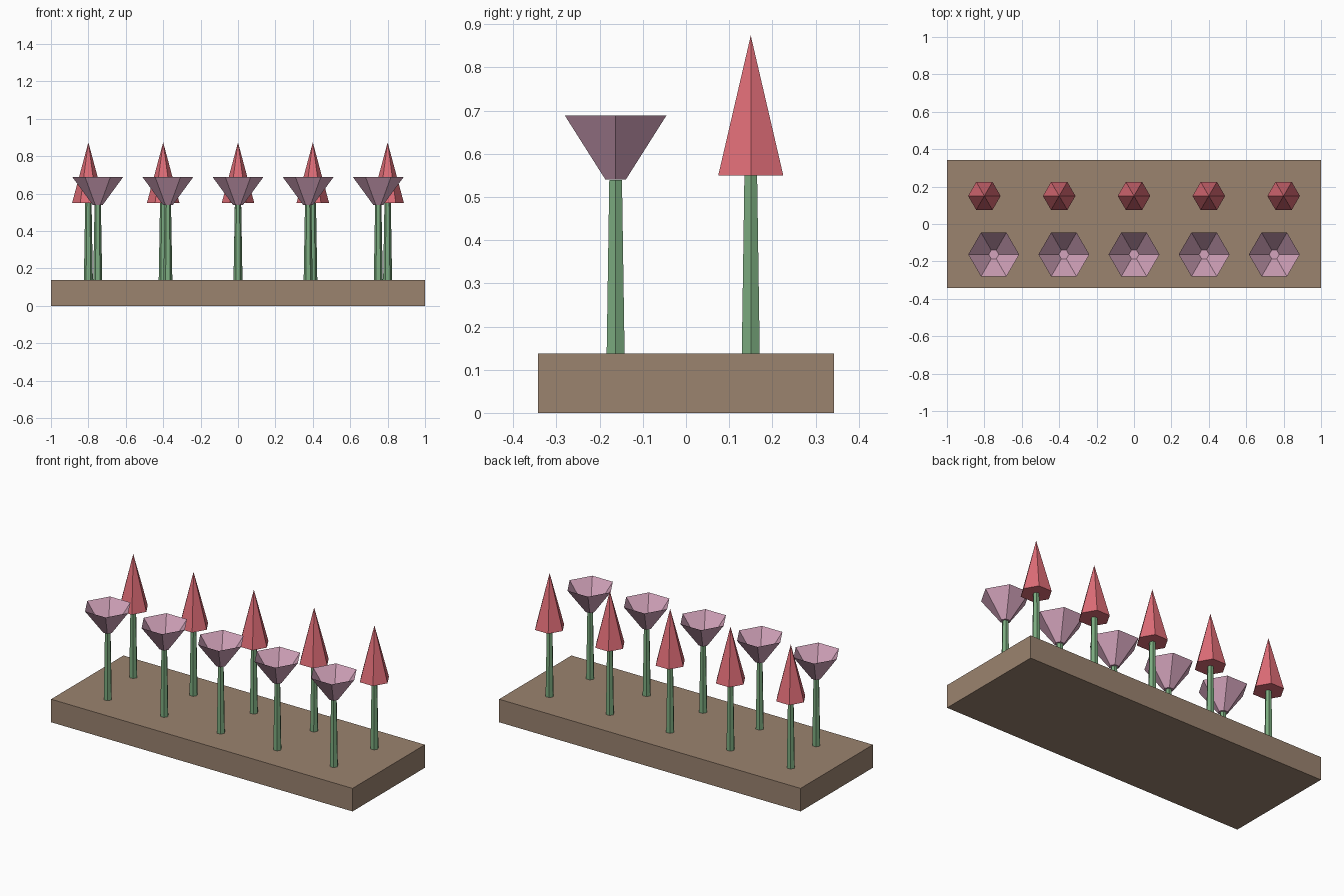
import bpy
import bmesh
from math import cos, sin, tau

cube = bpy.data.objects.get("Cube")
if cube:
    bpy.data.objects.remove(cube, do_unlink=True)


def make_material(name, srgb):
    linear = [((c / 255 + 0.055) / 1.055) ** 2.4 for c in srgb]
    mat = bpy.data.materials.new(name)
    mat.use_nodes = True
    mat.diffuse_color = (*linear, 1)
    mat.node_tree.nodes["Principled BSDF"].inputs["Base Color"].default_value = (*linear, 1)
    return mat


soil = make_material("soil brown", (155, 131, 111))
green = make_material("stem green", (124, 172, 128))
red = make_material("tulip red", (223, 109, 119))
pink = make_material("cup pink", (212, 164, 188))


def add_object(name, bm, mat, location):
    mesh = bpy.data.meshes.new(name)
    bm.to_mesh(mesh)
    bm.free()
    mesh.materials.append(mat)
    obj = bpy.data.objects.new(name, mesh)
    obj.location = location
    bpy.context.collection.objects.link(obj)
    return obj


def hexagon(name, mat, x, y, low, high, open_top=False):
    """Six-sided taper between two (radius, z) rings, with corners on the x axis."""
    bm = bmesh.new()

    def ring(radius, z):
        if radius == 0:
            return [bm.verts.new((0, 0, z))] * 6
        return [bm.verts.new((radius * cos(tau * i / 6), radius * sin(tau * i / 6), z))
                for i in range(6)]

    bottom, top = ring(*low), ring(*high)
    bm.faces.new(bottom[::-1])
    for i in range(6):
        j = (i + 1) % 6
        corners = [bottom[i], bottom[j], top[j], top[i]]
        bm.faces.new(list(dict.fromkeys(corners)))
    if high[0] and not open_top:
        bm.faces.new(top)
    return add_object(name, bm, mat, (x, y, 0))


# Soil bed
bm = bmesh.new()
bmesh.ops.create_cube(bm, size=1)
bmesh.ops.scale(bm, vec=(2, 0.686, 0.138), verts=bm.verts)
add_object("soil_bed", bm, soil, (0, 0, 0.069))

# Two rows of flowers
for n in range(5):
    step = n - 2
    # Back row: pointed closed buds
    x, y = step * 0.4, 0.15
    hexagon(f"bud_stem_{n + 1}", green, x, y, (0.024, 0.137), (0.017, 0.551))
    hexagon(f"bud_{n + 1}", red, x, y, (0.087, 0.55), (0, 0.874))
    # Front row: open hollow cups
    x, y = step * 0.375, -0.163
    hexagon(f"cup_stem_{n + 1}", green, x, y, (0.024, 0.137), (0.017, 0.539))
    hexagon(f"cup_{n + 1}", pink, x, y, (0.027, 0.54), (0.136, 0.689), open_top=True)
